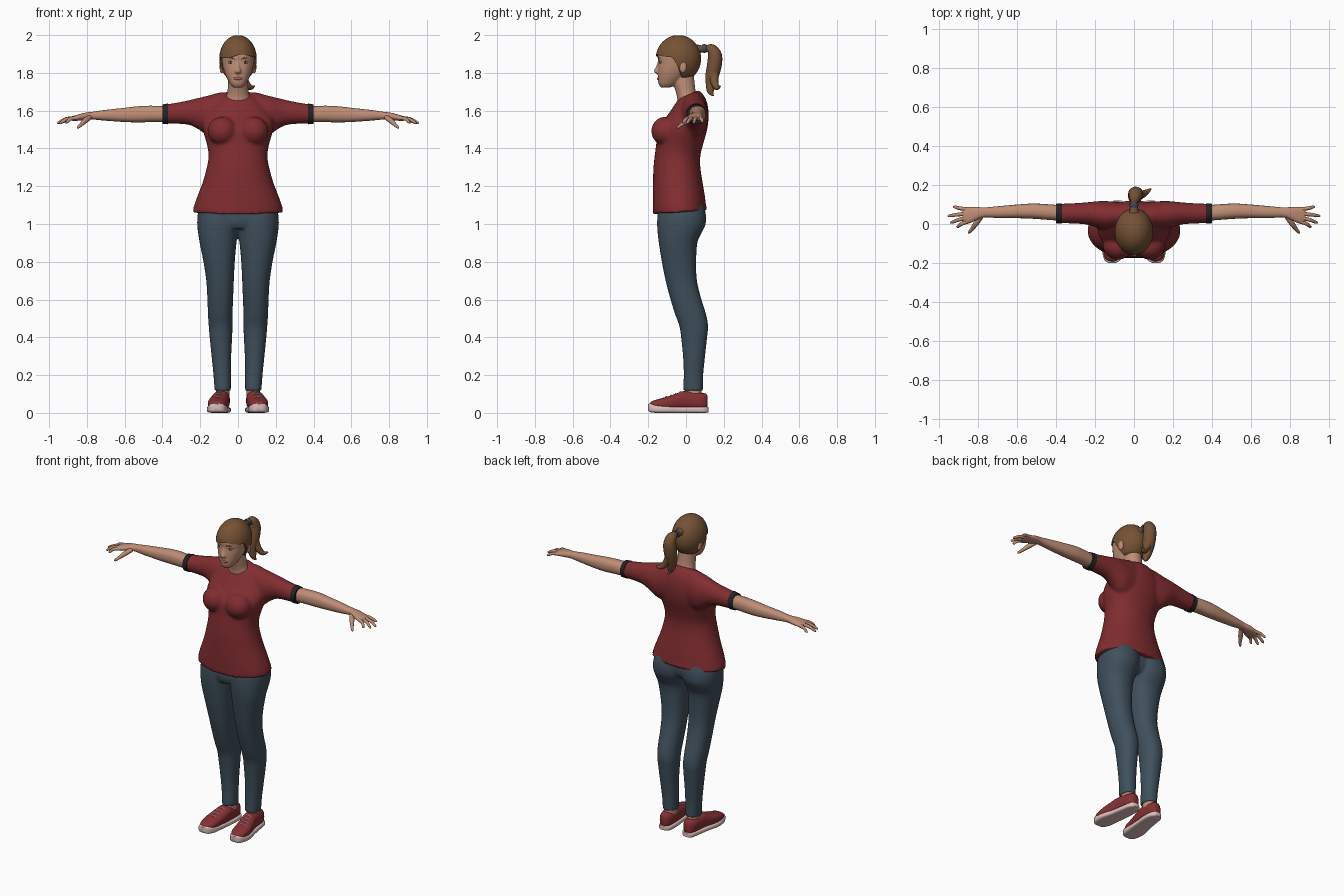
import bpy, bmesh, math
from mathutils import Vector, Matrix


def material(name, rgb):
    m = bpy.data.materials.new(name)
    m.diffuse_color = (*rgb, 1)
    return m


SKIN = material("skin", (0.52, 0.27, 0.18))
HAIR = material("brown hair", (0.18, 0.085, 0.036))
SHIRT = material("red shirt", (0.22, 0.026, 0.03))
CUFF = material("black cuff", (0.018, 0.016, 0.018))
PANTS = material("blue grey trousers", (0.05, 0.08, 0.108))
SHOE = material("red shoe", (0.24, 0.03, 0.035))
SOLE = material("pale sole", (0.72, 0.52, 0.5))
LIPS = material("lips", (0.4, 0.14, 0.11))
DARK = material("dark eye", (0.04, 0.025, 0.02))
TIE = material("blue hair tie", (0.04, 0.07, 0.13))


def spline(pts, n):
    """Catmull-Rom samples through tuples of any length."""
    out = []
    for i in range(len(pts) - 1):
        p0, p1, p2, p3 = pts[max(i - 1, 0)], pts[i], pts[i + 1], pts[min(i + 2, len(pts) - 1)]
        for k in range(n):
            t = k / n
            out.append([0.5 * (2 * b + (c - a) * t + (2 * a - 5 * b + 4 * c - d) * t * t
                               + (3 * b - a - 3 * c + d) * t ** 3)
                        for a, b, c, d in zip(p0, p1, p2, p3)])
    return out + [list(pts[-1])]


def skin_rings(bm, rings):
    rows = [[bm.verts.new(p) for p in r] for r in rings]
    n = len(rows[0])
    for a, b in zip(rows, rows[1:]):
        for i in range(n):
            bm.faces.new((a[i], a[(i + 1) % n], b[(i + 1) % n], b[i]))
    bm.faces.new(rows[0])
    bm.faces.new(rows[-1])


def loft(bm, axis, sections, power=2.0, n=4, seg=32, tilt=None):
    """Sections (t, a0, a1, b0, b1): superellipse boxes along an axis."""
    rings = []
    for t, a0, a1, b0, b1 in spline(sections, n):
        ring = []
        for i in range(seg):
            c, s = math.cos(math.tau * i / seg), math.sin(math.tau * i / seg)
            u = math.copysign(abs(c) ** (2 / power), c) * (a1 - a0) / 2
            v = math.copysign(abs(s) ** (2 / power), s) * (b1 - b0) / 2
            a, b, h = (a0 + a1) / 2 + u, (b0 + b1) / 2 + v, t
            if tilt:
                h += tilt(t) * v
            ring.append({"z": (a, b, h), "x": (h, a, b), "y": (a, h, b)}[axis])
        rings.append(ring)
    skin_rings(bm, rings)


def tube(bm, pts, ref=(0, 0, 1), n=4, seg=12):
    """Points (x, y, z, radius)."""
    s = spline(pts, n)
    p = [Vector(q[:3]) for q in s]
    rings = []
    for i, q in enumerate(s):
        t = (p[min(i + 1, len(p) - 1)] - p[max(i - 1, 0)]).normalized()
        u = Vector(ref)
        u = (u - t * u.dot(t)).normalized()
        v = t.cross(u)
        rings.append([p[i] + max(q[3], 0.001) * (u * math.cos(math.tau * k / seg) + v * math.sin(math.tau * k / seg))
                      for k in range(seg)])
    skin_rings(bm, rings)


def ball(bm, loc, r):
    bmesh.ops.create_uvsphere(bm, u_segments=24, v_segments=16, radius=1,
                              matrix=Matrix.Translation(loc) @ Matrix.Diagonal((*r, 1)))


def finish(name, bm, mat, mirror=False, voxel=0, smooth=5):
    bmesh.ops.recalc_face_normals(bm, faces=bm.faces)
    me = bpy.data.meshes.new(name)
    bm.to_mesh(me)
    bm.free()
    me.materials.append(mat)
    ob = bpy.data.objects.new(name, me)
    bpy.context.collection.objects.link(ob)
    bpy.ops.object.select_all(action='DESELECT')
    ob.select_set(True)
    bpy.context.view_layer.objects.active = ob
    bpy.ops.object.shade_smooth_by_angle(angle=math.radians(50))
    if mirror:
        ob.modifiers.new("mirror", 'MIRROR').use_mirror_merge = False
    if voxel:
        r = ob.modifiers.new("blend", 'REMESH')
        r.mode, r.voxel_size, r.use_smooth_shade = 'VOXEL', voxel, True
        s = ob.modifiers.new("soften", 'SMOOTH')
        s.factor, s.iterations = 0.5, smooth
    return ob


# shirt: torso, bust and sleeves blended together
bm = bmesh.new()
torso = [(1.062, .24, -.175, .112), (1.1, .232, -.176, .106), (1.16, .21, -.176, .098), (1.22, .187, -.175, .088),
         (1.3, .165, -.172, .076), (1.36, .156, -.166, .076), (1.42, .164, -.158, .09), (1.5, .186, -.15, .112),
         (1.56, .185, -.122, .12), (1.62, .15, -.087, .11), (1.66, .108, -.06, .088), (1.685, .076, -.042, .066)]
loft(bm, "z", [(z, -w, w, a, b) for z, w, a, b in torso], 2.15, seg=48,
     tilt=lambda z: .07 if z < 1.08 else .45 * max(0, (z - 1.5) / .185))
for s in (1, -1):
    ball(bm, (s * .083, -.11, 1.492), (.078, .074, .076))
    loft(bm, "x", [(s * x, a, b, c, d) for x, a, b, c, d in [
        (.02, 0, .1, 1.5, 1.655), (.075, -.02, .112, 1.46, 1.698), (.15, -.03, .118, 1.46, 1.682),
        (.2, -.015, .116, 1.495, 1.67), (.25, -.002, .111, 1.522, 1.658), (.31, .002, .107, 1.53, 1.645),
        (.385, .005, .104, 1.532, 1.633)]])
finish("shirt", bm, SHIRT, voxel=.009, smooth=5)

# sleeve cuffs
bm = bmesh.new()
loft(bm, "x", [(.37, .002, .106, 1.528, 1.638), (.4, .004, .104, 1.529, 1.633)], n=1)
finish("sleeve_cuffs", bm, CUFF, True)

# trousers: two legs and a pelvis blended together
bm = bmesh.new()
loft(bm, "z", [(.118, .038, .124, -.016, .09), (.2, .037, .13, -.012, .091), (.3, .036, .14, -.016, .101),
               (.4, .031, .15, -.026, .112), (.46, .029, .155, -.035, .117), (.52, .029, .159, -.057, .107),
               (.6, .026, .162, -.082, .082), (.7, .022, .168, -.108, .058), (.8, .017, .183, -.128, .054),
               (.9, .008, .203, -.144, .06), (.95, .001, .211, -.15, .082), (1.0, -.008, .216, -.153, .104),
               (1.06, -.015, .212, -.15, .104), (1.12, -.02, .19, -.14, .085)], 2.2)
for_pelvis = [(.975, -.12, .12, -.135, .05), (1.02, -.19, .19, -.15, .08), (1.12, -.19, .19, -.14, .08)]
loft(bm, "z", for_pelvis, 2.3)
finish("trousers", bm, PANTS, True, voxel=.008, smooth=4)

# ankles
bm = bmesh.new()
loft(bm, "z", [(.07, .046, .118, -.005, .085), (.14, .046, .116, -.005, .082)], n=1)
finish("ankles", bm, SKIN, True)

# shoes
bm = bmesh.new()
loft(bm, "y", [(-.192, .095, .127, .02, .05), (-.18, .078, .146, .015, .062), (-.15, .062, .157, .015, .072),
               (-.1, .055, .158, .015, .086), (-.05, .049, .147, .015, .103), (-.015, .045, .138, .015, .115),
               (.03, .043, .131, .015, .114), (.08, .045, .125, .015, .107), (.105, .054, .114, .015, .102),
               (.114, .066, .102, .02, .09)], 2.5)
finish("shoes", bm, SHOE, True)
bm = bmesh.new()
loft(bm, "y", [(-.2, .095, .13, .012, .046), (-.187, .072, .15, .003, .05), (-.15, .056, .162, 0, .042),
               (-.1, .05, .163, 0, .036), (-.03, .044, .146, 0, .032), (.05, .038, .132, 0, .032),
               (.1, .045, .122, 0, .032), (.12, .066, .104, .004, .032)], 4)
finish("shoe_soles", bm, SOLE, True)
bm = bmesh.new()
for y, z, x in [(-.105, .086, .107), (-.08, .094, .103), (-.055, .102, .099), (-.03, .111, .094)]:
    tube(bm, [(x - .026, y + .004, z - .008, .003), (x, y, z, .004), (x + .026, y + .004, z - .008, .003)], seg=8)
finish("shoe_laces", bm, SOLE, True)

# forearms with hands
bm = bmesh.new()
loft(bm, "x", [(.36, .015, .095, 1.54, 1.622), (.45, .022, .102, 1.54, 1.626), (.52, .027, .105, 1.538, 1.624),
               (.6, .03, .1, 1.54, 1.615), (.7, .031, .091, 1.547, 1.604), (.77, .034, .085, 1.553, 1.594),
               (.81, .02, .088, 1.55, 1.589), (.845, .004, .088, 1.547, 1.58), (.872, .006, .083, 1.546, 1.572),
               (.882, .014, .076, 1.55, 1.566)], 2.3)
for y0, x1, y1, z1 in [(.014, .913, -.014, 1.535), (.034, .945, .008, 1.532), (.054, .957, .042, 1.533),
                       (.074, .93, .088, 1.538)]:
    xm, ym = (.862 + x1) / 2, (y0 + y1) / 2
    tube(bm, [(.85, y0, 1.562, .011), (xm, ym, 1.556, .0095), (x1 - .008, y1, z1 + .004, .007), (x1, y1, z1, .002)])
tube(bm, [(.785, .04, 1.565, .013), (.81, .005, 1.546, .014), (.832, -.025, 1.525, .0095),
          (.846, -.042, 1.512, .007), (.851, -.047, 1.508, .002)])
finish("arms_and_hands", bm, SKIN, True)

# head, nose, ears and neck
bm = bmesh.new()
head = [(1.722, .022, -.132, -.085), (1.736, .038, -.143, -.055), (1.755, .05, -.148, -.03), (1.785, .065, -.149, .0),
        (1.82, .077, -.149, .03), (1.855, .084, -.147, .05), (1.89, .087, -.15, .06), (1.93, .08, -.138, .06),
        (1.97, .055, -.1, .035), (1.985, .02, -.06, 0)]
loft(bm, "z", [(z, -w, w, a, b) for z, w, a, b in head], 2.25)
loft(bm, "z", [(1.58, -.085, .085, -.045, .08), (1.64, -.074, .074, -.046, .07), (1.67, -.064, .064, -.047, .062),
               (1.7, -.056, .056, -.054, .052), (1.75, -.053, .053, -.068, .045), (1.82, -.05, .05, -.07, .04)])
loft(bm, "z", [(1.795, -.012, .012, -.155, -.13), (1.804, -.018, .018, -.168, -.13), (1.815, -.015, .015, -.169, -.13),
               (1.835, -.01, .01, -.158, -.13), (1.862, -.008, .008, -.149, -.13)])
for s in (1, -1):
    ball(bm, (s * .086, -.016, 1.832), (.012, .021, .034))
finish("head_and_neck", bm, SKIN, voxel=.005, smooth=3)

# lips, eyes and eyebrows
bm = bmesh.new()
ball(bm, (0, -.142, 1.77), (.025, .0115, .009))
finish("lips", bm, LIPS)
for name, mat, r, y in [("eye_whites", SOLE, (.015, .009, .0065), -.132), ("irises", DARK, (.0065, .006, .006), -.137)]:
    bm = bmesh.new()
    ball(bm, (.039, y, 1.855), r)
    finish(name, bm, mat, True)
bm = bmesh.new()
tube(bm, [(.018, -.146, 1.874, .003), (.04, -.139, 1.879, .0035), (.062, -.119, 1.873, .002)])
tube(bm, [(.024, -.141, 1.859, .0015), (.039, -.139, 1.863, .002), (.055, -.127, 1.858, .0015)])
finish("eyebrows_and_lashes", bm, HAIR, True)

# hair cap: ellipsoid with a hairline low at the nape, swept across the forehead
bm = bmesh.new()
rings = []
for k in range(-1, 25):
    ring = []
    for i in range(64):
        c, s = math.cos(math.tau * i / 64), math.sin(math.tau * i / 64)
        f = min(max((s + .35) / .65, 0), 1)
        low = 1.886 - .11 * f * f * (3 - 2 * f) + .012 * max(-s, 0) * math.sin(3 * c + .8)
        z = low + (1.999 - low) * math.sin(max(k, 0) / 24 * math.pi / 2)
        r = math.sqrt(max(1 - ((z - 1.875) / .125) ** 2, .0001)) * (.86 if k < 0 else 1)
        ring.append((.099 * r * c, -.04 + .12 * r * s, z))
    rings.append(ring)
skin_rings(bm, rings)
finish("hair_cap", bm, HAIR)

# ponytail with two loose ends, and its tie
bm = bmesh.new()
tube(bm, [(0, .06, 1.925, .026), (0, .1, 1.928, .016), (.004, .133, 1.925, .029), (.008, .153, 1.892, .037),
          (.008, .15, 1.84, .039), (.006, .138, 1.785, .035), (.01, .131, 1.735, .026), (.02, .13, 1.7, .017),
          (.028, .145, 1.678, .003)], ref=(1, 0, 0), seg=20)
tube(bm, [(.01, .15, 1.83, .026), (.022, .148, 1.78, .025), (.042, .152, 1.745, .02), (.066, .165, 1.722, .014),
          (.088, .182, 1.73, .003)], ref=(1, 0, 0), seg=16)
finish("ponytail", bm, HAIR)
bm = bmesh.new()
tube(bm, [(0, .086, 1.928, .021), (0, .097, 1.929, .023), (0, .108, 1.929, .021)], ref=(1, 0, 0), seg=20)
finish("hair_tie", bm, TIE)
